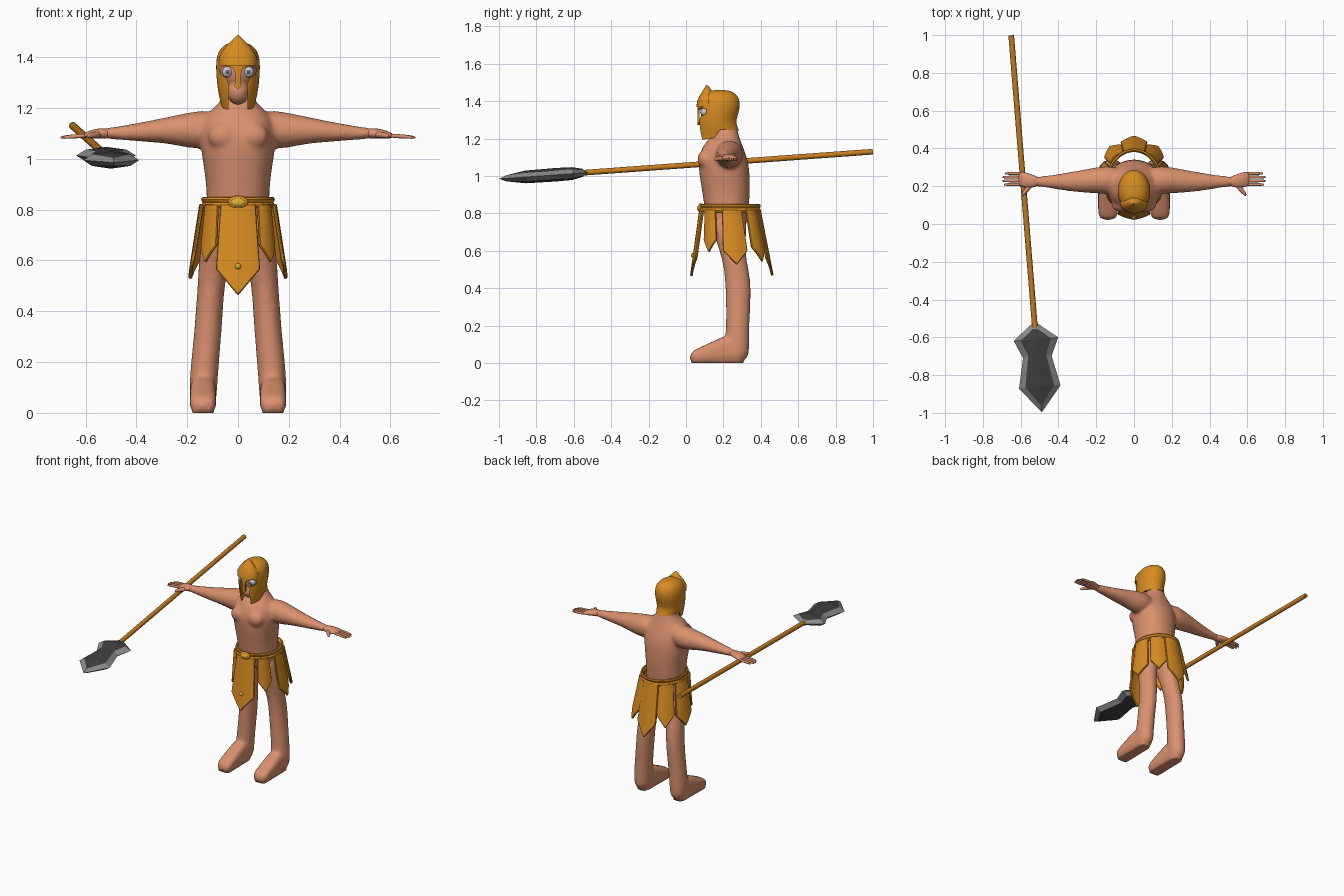
import bpy, bmesh, math
from mathutils import Vector as V

if "Cube" in bpy.data.objects:
    bpy.data.objects.remove(bpy.data.objects["Cube"])


def material(name, rgb):
    m = bpy.data.materials.new(name)
    m.diffuse_color = (*rgb, 1)
    m.use_nodes = True
    m.node_tree.nodes["Principled BSDF"].inputs["Base Color"].default_value = m.diffuse_color
    return m


SKIN = material("skin", (0.70, 0.28, 0.155))
GOLD = material("gold", (0.68, 0.26, 0.015))
BRASS = material("bright brass", (0.70, 0.45, 0.03))
WOOD = material("orange wood", (0.58, 0.21, 0.015))
DARK = material("dark steel", (0.05, 0.05, 0.05))
EDGE = material("edge steel", (0.26, 0.26, 0.26))
WHITE = material("eye white", (0.60, 0.60, 0.62))
IRIS = material("iris", (0.10, 0.14, 0.20))


# ---------- helpers ----------
def tube(bm, rings, n=16, p=1.0, caps=(True, True)):
    """Loft rings of (centre, axis a, axis b); p < 1 squares the section."""
    sgn = lambda v: math.copysign(abs(v) ** p, v)
    rows = []
    for c, a, b in rings:
        ang = [2 * math.pi * i / n for i in range(n)]
        rows.append([bm.verts.new(V(c) + V(a) * sgn(math.cos(t)) + V(b) * sgn(math.sin(t))) for t in ang])
    for r, s in zip(rows, rows[1:]):
        for i in range(n):
            bm.faces.new((r[i], r[(i + 1) % n], s[(i + 1) % n], s[i]))
    if caps[0]:
        bm.faces.new(rows[0][::-1])
    if caps[1]:
        bm.faces.new(rows[-1])


def zring(z, cx, rx, yf, yb):
    return (cx, (yf + yb) / 2, z), (rx, 0, 0), (0, (yb - yf) / 2, 0)


def xring(x, yc, zc, ry, rz):
    return (x, yc, zc), (0, ry, 0), (0, 0, rz)


def ball(bm, c, r, seg=16):
    res = bmesh.ops.create_uvsphere(bm, u_segments=seg, v_segments=seg // 2 + 2, radius=1)
    for v in res["verts"]:
        v.co = V((c[i] + v.co[i] * r[i] for i in range(3)))


def make(name, bm, mats, mods=(), angle=40):
    bmesh.ops.recalc_face_normals(bm, faces=bm.faces)
    me = bpy.data.meshes.new(name)
    bm.to_mesh(me)
    bm.free()
    ob = bpy.data.objects.new(name, me)
    bpy.context.collection.objects.link(ob)
    for m in mats:
        me.materials.append(m)
    for kind, props in mods:
        mod = ob.modifiers.new(kind.lower(), kind)
        for k, v in props.items():
            setattr(mod, k, v)
    if mods:  # bake the modifiers
        dg = bpy.context.evaluated_depsgraph_get()
        ob.data = bpy.data.meshes.new_from_object(ob.evaluated_get(dg))
        ob.modifiers.clear()
    bpy.ops.object.select_all(action='DESELECT')
    ob.select_set(True)
    bpy.context.view_layer.objects.active = ob
    bpy.ops.object.shade_smooth_by_angle(angle=math.radians(angle))
    return ob


def prism(name, pts, place, lo, hi):
    """Cutter: 2D outline swept between lo and hi."""
    bm = bmesh.new()
    a, b = ([bm.verts.new(place(u, v, d)) for u, v in pts] for d in (lo, hi))
    n = len(pts)
    bm.faces.new(a)
    bm.faces.new(b[::-1])
    for i in range(n):
        bm.faces.new((a[i], b[i], b[(i + 1) % n], a[(i + 1) % n]))
    ob = make(name, bm, [])
    ob.hide_render = True
    return ob


# ---------- body: torso, arms, legs, feet fused together ----------
bm = bmesh.new()
tube(bm, [zring(*r) for r in (
    (.70, 0, .115, .13, .33), (.80, 0, .126, .10, .335), (.88, 0, .126, .09, .343), (.96, 0, .136, .076, .345),
    (1.04, 0, .15, .064, .342), (1.10, 0, .152, .064, .33), (1.16, 0, .138, .086, .305), (1.20, 0, .10, .122, .29),
    (1.235, 0, .058, .16, .278), (1.30, 0, .048, .165, .268), (1.36, 0, .045, .165, .26))], p=.9)
for s in (-1, 1):
    ball(bm, (s * .06, .102, 1.09), (.062, .042, .052))
    tube(bm, [xring(s * x, *r) for x, *r in (
        (.07, .23, 1.125, .07, .055), (.14, .232, 1.115, .078, .08), (.20, .232, 1.112, .070, .070),
        (.27, .226, 1.113, .062, .055), (.34, .224, 1.108, .052, .044), (.42, .223, 1.104, .039, .034),
        (.50, .225, 1.10, .027, .023), (.55, .225, 1.10, .026, .02))])
    tube(bm, [zring(z, s * c, *r) for z, c, *r in (
        (.80, .065, .062, .12, .33), (.70, .075, .067, .14, .325), (.60, .094, .062, .18, .315),
        (.50, .106, .054, .203, .338), (.40, .113, .055, .21, .35), (.30, .120, .055, .212, .345),
        (.20, .130, .057, .213, .34), (.10, .137, .056, .205, .34), (0, .138, .054, .20, .34))])
    tube(bm, [((s * .138, y, h / 2), (w, 0, 0), (0, 0, h / 2)) for y, w, h in (
        (.32, .05, .08), (.24, .052, .15), (.19, .052, .14), (.12, .053, .105), (.06, .054, .078), (.018, .046, .055))], p=.6)
body = make("body", bm, [SKIN], [
    ("SUBSURF", dict(levels=1)), ("REMESH", dict(mode='VOXEL', voxel_size=.011)),
    ("SMOOTH", dict(factor=.5, iterations=6))], 180)
for v in body.data.vertices:
    if v.co.z < .014:
        v.co.z = 0

# ---------- hands ----------
for s, side in ((-1, "right"), (1, "left")):
    bm = bmesh.new()
    tube(bm, [xring(s * x, *r) for x, *r in (
        (.50, .225, 1.10, .024, .020), (.535, .226, 1.10, .034, .021), (.57, .232, 1.098, .043, .020),
        (.60, .238, 1.092, .040, .012), (.612, .239, 1.091, .034, .007))], 12)
    for i in range(4):
        y, end = .209 + .0195 * i, (.69, .699, .699, .685)[i]
        tube(bm, [xring(s * x, y, z, r, r) for x, z, r in (
            (.59, 1.091, .009), (.64, 1.089, .009), (end - .01, 1.085, .0075), (end, 1.084, .004))], 8)
    tube(bm, [((s * x, y, z), (r * .7, r * s * .7, 0), (0, 0, r)) for x, y, z, r in (
        (.54, .215, 1.096, .016), (.565, .185, 1.094, .014), (.585, .162, 1.091, .011), (.593, .15, 1.09, .006))], 8)
    make(side + "_hand", bm, [SKIN], [("SUBSURF", dict(levels=1))], 180)

# ---------- head and eyes ----------
bm = bmesh.new()
ball(bm, (0, .168, 1.35), (.072, .092, .095), 24)
ball(bm, (0, .135, 1.265), (.045, .055, .052), 20)
make("head", bm, [SKIN], [("REMESH", dict(mode='VOXEL', voxel_size=.007)), ("SMOOTH", dict(factor=.5, iterations=4))], 180)
for part, y, r, mat in (("eyeballs", .10, .022, WHITE), ("irises", .0875, .0115, IRIS)):
    bm = bmesh.new()
    for s in (-1, 1):
        ball(bm, (s * .041, y, 1.342), (r, r, r))
    make(part, bm, [mat], angle=180)

# ---------- helmet: shell with a cut face opening and lower rim ----------
half = [(.014, 1.285), (.009, 1.325), (.018, 1.357), (.05, 1.366), (.072, 1.356), (.069, 1.332),
        (.045, 1.318), (.036, 1.295), (.040, 1.10)]
face = [(0, 1.272)] + half + [(-x, z) for x, z in half[::-1]]
rim = [(-.1, 1.1), (-.1, 1.19), (.07, 1.19), (.15, 1.205), (.185, 1.25), (.29, 1.243), (.4, 1.24), (.4, 1.1)]
cuts = [prism("face_cutter", face, lambda u, v, d: V((u, d, v)), -.1, .15),
        prism("rim_cutter", rim, lambda u, v, d: V((d, u, v)), -.2, .2)]
bm = bmesh.new()
tube(bm, [zring(z, 0, *r) for z, *r in (
    (1.15, .055, .066, .28), (1.20, .064, .062, .295), (1.25, .076, .060, .284), (1.285, .082, .060, .264),
    (1.34, .087, .058, .284), (1.39, .087, .062, .291), (1.425, .077, .073, .280), (1.447, .056, .10, .258),
    (1.458, .030, .135, .225), (1.46, .008, .165, .19))], 24, caps=(False, True))
make("helmet", bm, [GOLD], [
    ("SUBSURF", dict(levels=2)), ("SOLIDIFY", dict(thickness=.01, offset=-1))]
    + [("BOOLEAN", dict(operation='DIFFERENCE', solver='EXACT', object=c)) for c in cuts], 35)
for c in cuts:
    bpy.data.objects.remove(c)
# pointed brow plate
bm = bmesh.new()
tube(bm, [zring(z, 0, *r) for z, *r in (
    (1.368, .074, .055, .17), (1.40, .074, .060, .16), (1.43, .058, .073, .15),
    (1.46, .031, .092, .137), (1.488, .003, .108, .114))], 24)
make("helmet_brow_plate", bm, [GOLD], angle=50)

# ---------- belt, buckle and stud ----------
bm = bmesh.new()
tube(bm, [((0, .236, z), (r, 0, 0), (0, r + .019, 0)) for z, r in (
    (.806, .134), (.808, .142), (.816, .145), (.824, .142), (.828, .138), (.832, .142),
    (.840, .145), (.848, .142), (.85, .134))], 40, caps=(False, False))
make("belt", bm, [GOLD], [("SOLIDIFY", dict(thickness=.012, offset=-1))])
for name, y, r, mat in (("buckle_rim", .078, (.040, .014, .027), GOLD), ("buckle_centre", .071, (.029, .012, .017), BRASS)):
    bm = bmesh.new()
    ball(bm, (0, y, .828), r, 20)
    make(name, bm, [mat])
bm = bmesh.new()
ball(bm, (0, .036, .577), (.012, .01, .012))
make("panel_stud", bm, [BRASS])


# ---------- skirt panels ----------
def panel(name, top, low, wt, wb, shoulder, tip):
    """Pointed hanging plate, bulged outward, from top to low (x, y)."""
    out = V((low[0], low[1] - .236, 0)).normalized()
    across = V((-out.y, out.x, 0))
    bm, rows, zt = bmesh.new(), [], .822
    for j in range(7):
        t, row = j / 6, []
        for i in range(7):
            u = i / 3 - 1
            zl = tip + (shoulder - tip) * abs(u)
            z = zt + (zl - zt) * t
            k = (zt - z) / (zt - tip)
            base = V((*top, 0)).lerp(V((*low, 0)), k)
            w = wt + (wb - wt) * t
            row.append(bm.verts.new(base + across * u * w + out * .014 * (.5 - u * u) + V((0, 0, z))))
        rows.append(row)
    for r, q in zip(rows, rows[1:]):
        for i in range(6):
            bm.faces.new((r[i], r[i + 1], q[i + 1], q[i]))
    make(name, bm, [GOLD], [("SOLIDIFY", dict(thickness=.014, offset=0)),
                            ("BEVEL", dict(width=.004, segments=1))], 35)


panel("front_panel", (0, .085), (0, .035), .068, .086, .565, .462)
panel("back_panel", (0, .385), (0, .455), .055, .070, .56, .465)
for s, side in ((-1, "right"), (1, "left")):
    panel(side + "_panel", (s * .137, .245), (s * .182, .27), .052, .066, .60, .525)
    panel(side + "_front_panel", (s * .105, .128), (s * .122, .128), .036, .044, .66, .59)
    panel(side + "_back_panel", (s * .092, .350), (s * .122, .402), .045, .056, .62, .54)

# ---------- spear ----------
butt, tip = V((-.65, .998, 1.13)), V((-.488, -.997, .985))
axis = (tip - butt).normalized()
wide = axis.cross(V((0, 0, 1))).normalized()
up = wide.cross(axis)
base = tip - axis * .475
bm = bmesh.new()
tube(bm, [(c, wide * .015, up * .015) for c in (butt, base + axis * .06)], 12)
make("spear_shaft", bm, [WOOD])

# blade: outer edge, raised inner outline and centre ridge, for each quarter
outer = [(0, .012), (.085, .118), (.18, .076), (.34, .110), (.475, 0)]
inner = [(.03, .012), (.085, .080), (.17, .048), (.335, .076), (.44, 0)]
ridge = [(.03, .022), (.085, .034), (.17, .036), (.335, .034), (.44, .016)]
bm = bmesh.new()
for s in (-1, 1):
    for h in (-1, 1):
        o = [base + axis * t + wide * s * w for t, w in outer]
        n = [base + axis * t + wide * s * w + up * h * (.016 if i in (0, 4) else .023) for i, (t, w) in enumerate(inner)]
        r = [base + axis * t + up * h * z for t, z in ridge]
        n[4] = r[4]
        for i in range(4):
            for k, quad in enumerate(((o[i], o[i + 1], n[i + 1], n[i]), (n[i], n[i + 1], r[i + 1], r[i]))):
                pts = [p for a, p in enumerate(quad) if p not in quad[:a]]
                bm.faces.new([bm.verts.new(p) for p in pts]).material_index = k
        bm.faces.new([bm.verts.new(p) for p in (base, o[0], n[0], r[0])])
bmesh.ops.remove_doubles(bm, verts=bm.verts, dist=.0005)
make("spear_blade", bm, [EDGE, DARK], angle=5)
